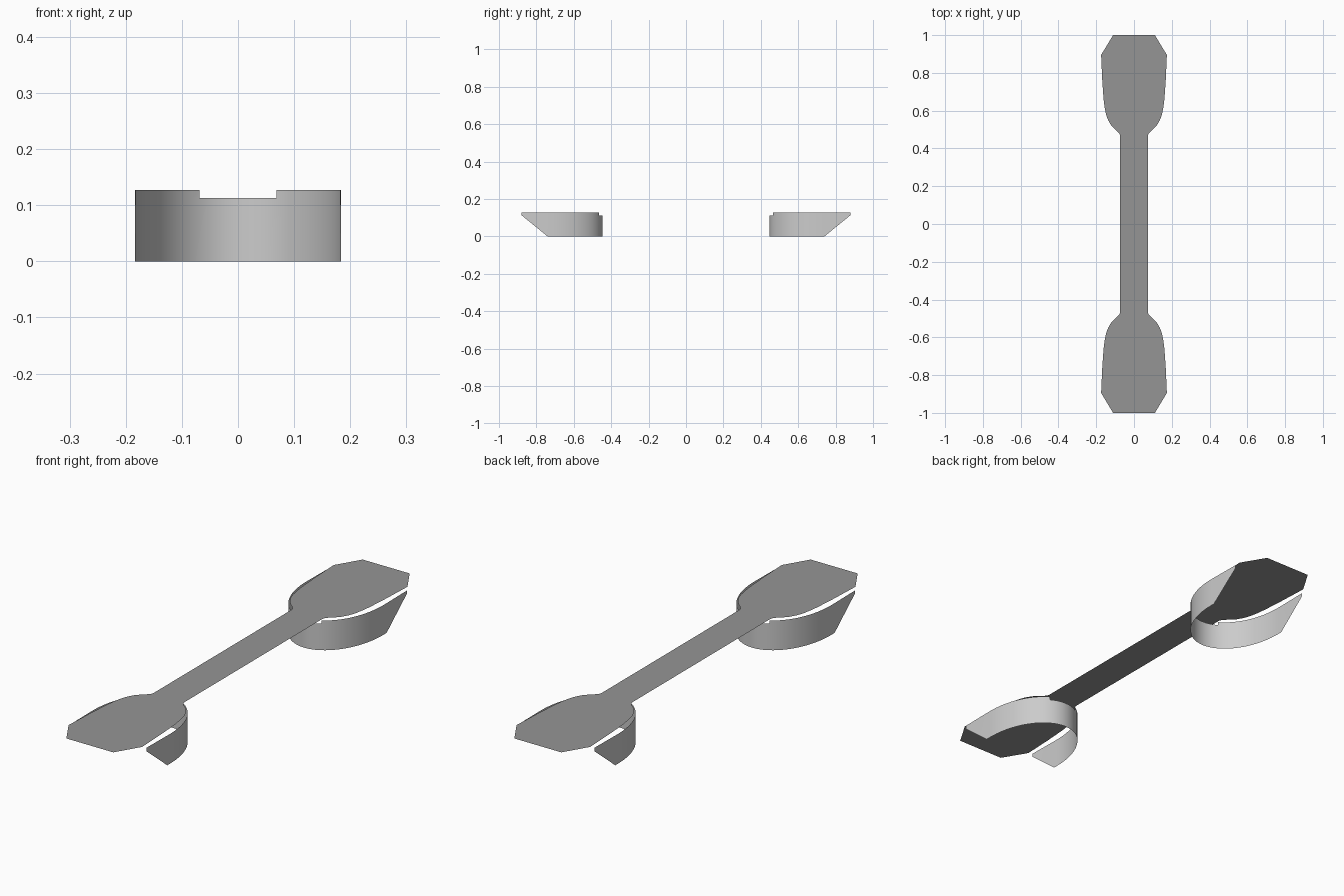
import bpy, bmesh, math

if "Cube" in bpy.data.objects:
    bpy.data.objects.remove(bpy.data.objects["Cube"])

PLATE_Z = 0.135


def make_object(name, bm):
    mesh = bpy.data.meshes.new(name)
    bm.to_mesh(mesh)
    bm.free()
    obj = bpy.data.objects.new(name, mesh)
    bpy.context.collection.objects.link(obj)
    return obj


# Flat top plate: narrow bar with a broad head at each end
quarter = [(0.073, 0.465), (0.077, 0.478), (0.089, 0.491), (0.106, 0.506), (0.122, 0.524),
           (0.138, 0.552), (0.148, 0.580), (0.155, 0.615), (0.161, 0.660),
           (0.168, 0.760), (0.174, 0.895), (0.111, 1.0)]
right = [(x, -y) for x, y in reversed(quarter)] + quarter
outline = right + [(-x, y) for x, y in reversed(right)]
bm = bmesh.new()
bm.faces.new([bm.verts.new((x, y, PLATE_Z)) for x, y in outline])
plate = make_object("top_plate", bm)
dark_grey = bpy.data.materials.new("dark_grey")
dark_grey.diffuse_color = (0.3, 0.3, 0.3, 1)
dark_grey.use_nodes = True
dark_grey.node_tree.nodes["Principled BSDF"].inputs["Base Color"].default_value = dark_grey.diffuse_color
plate.data.materials.append(dark_grey)

# Curved skirt: half-ellipse in plan, straight slanted arms, notch under the bar
A, B, CY = 0.184, 0.272, 0.718
NOTCH = math.asin(0.069 / A)
N = 16
side = [NOTCH * i / 4 for i in range(5)]
side += [NOTCH + (math.pi / 2 - NOTCH) * i / N for i in range(1, N + 1)]
angles = [-t for t in reversed(side[1:])] + side
rows = (0.0, 0.113, 0.127)

columns = [[(A * math.sin(t), CY - B * math.cos(t), z) for z in rows] for t in angles]
bend = lambda s: [(s * A, 0.740, z) for z in rows]
tip = lambda s: [(s * 0.182, 0.879, z) for z in (0.113, 0.113, 0.127)]
columns = [tip(-1), bend(-1)] + columns + [bend(1), tip(1)]

bm = bmesh.new()
grid = [[bm.verts.new(p) for p in col] for col in columns]
for left, rgt in zip(grid, grid[1:]):
    for r in range(2):
        middle = abs(left[0].co.x + rgt[0].co.x) / 2
        if r == 1 and middle < 0.069:
            continue
        bm.faces.new((left[r], rgt[r], rgt[r + 1], left[r + 1]))
bmesh.ops.remove_doubles(bm, verts=bm.verts, dist=1e-5)
for f in bm.faces:
    f.smooth = True
skirt = make_object("end_skirts", bm)

# Repeat the skirt at the other end
mod = skirt.modifiers.new("mirror_ends", "MIRROR")
mod.use_axis = (False, True, False)
mod.use_mirror_merge = False
